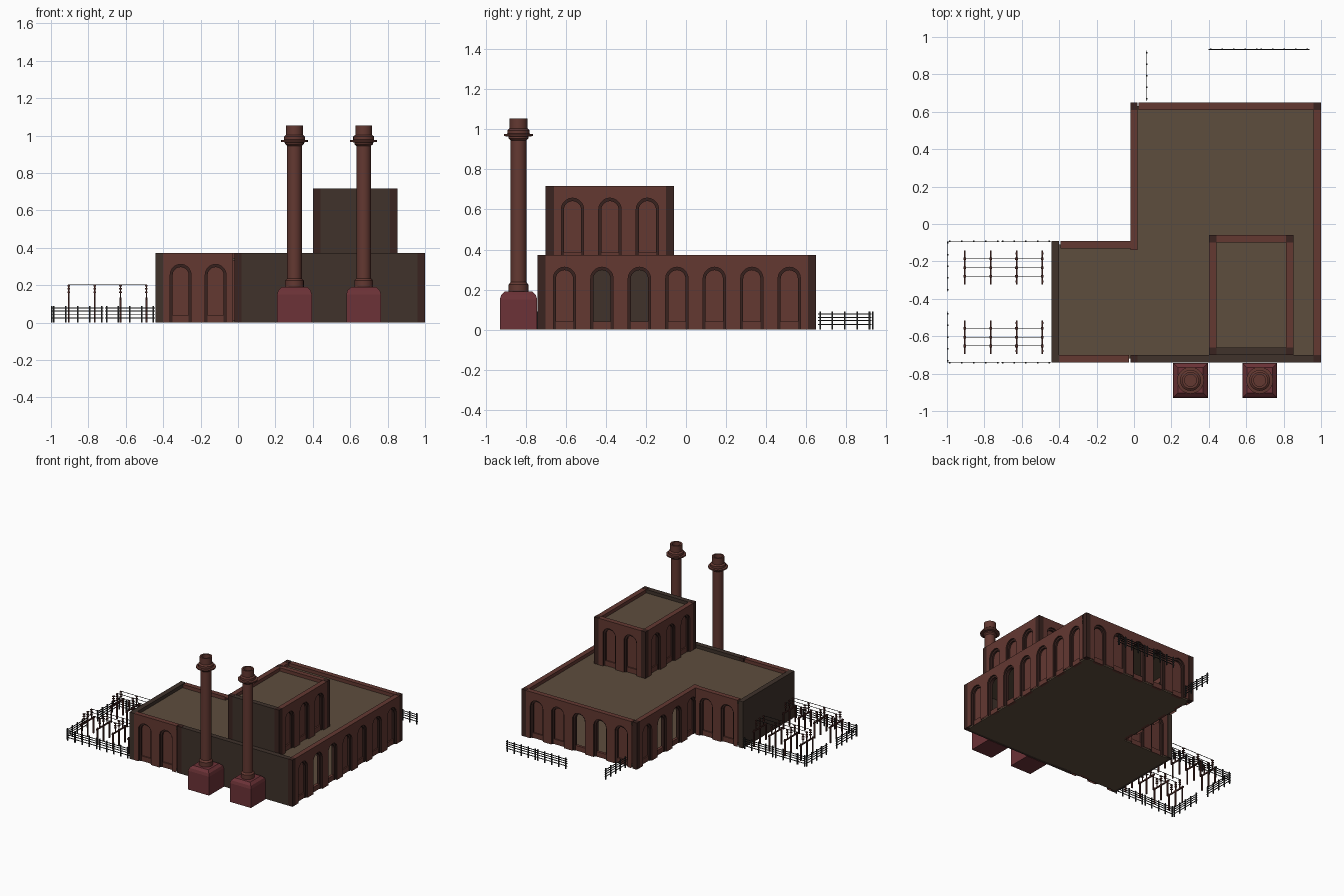
import bpy, bmesh, math
from mathutils import Matrix, Vector

if "Cube" in bpy.data.objects:
    bpy.data.objects.remove(bpy.data.objects["Cube"])


def material(name, rgb):
    m = bpy.data.materials.new(name)
    m.diffuse_color = (*rgb, 1)
    m.use_nodes = True
    m.node_tree.nodes["Principled BSDF"].inputs["Base Color"].default_value = m.diffuse_color
    return m


BRICK = material("brick", (0.125, 0.04, 0.031))
TRIM = material("dark_brick", (0.042, 0.017, 0.014))
PLAIN = material("plain_wall", (0.05, 0.032, 0.024))
ROOF = material("roofing", (0.11, 0.075, 0.048))
BASE = material("chimney_base_red", (0.15, 0.032, 0.038))
IRON = material("iron", (0.02, 0.02, 0.02))
RUST = material("rusty_steel", (0.07, 0.022, 0.018))

T, PITCH, H = 0.04, 0.187, 0.372      # wall thickness, bay width, storey height
ROOF_Z = 0.345


def finish(name, bm, mats):
    me = bpy.data.meshes.new(name)
    bm.to_mesh(me)
    bm.free()
    for m in mats:
        me.materials.append(m)
    ob = bpy.data.objects.new(name, me)
    bpy.context.collection.objects.link(ob)
    return ob


def add_box(bm, lo, hi):
    lo, hi = Vector(lo), Vector(hi)
    size = hi - lo
    bmesh.ops.create_cube(bm, size=1, matrix=Matrix.Translation((lo + hi) / 2) @ Matrix.Diagonal((*size, 1)))


def boxes(name, spans, mat):
    bm = bmesh.new()
    for lo, hi in spans:
        add_box(bm, lo, hi)
    return finish(name, bm, [mat])


def arch(cx, half, top, n=10):
    pts = [(cx - half, 0)]
    for i in range(n + 1):
        a = math.pi * (1 - i / n)
        pts.append((cx + half * math.cos(a), top - half + half * math.sin(a)))
    return pts + [(cx + half, 0)]


def arcade(name, bays, loc, angle, openings=()):
    """Row of arched bays along local x, outside facing local -y."""
    bm = bmesh.new()

    def face(pts, y, flip=False, mat=0):
        vs = [bm.verts.new((x, y, z)) for x, z in pts]
        f = bm.faces.new(vs[::-1] if flip else vs)
        f.material_index = mat

    def strip(p, yp, q, yq, mat):
        for i in range(len(p) - 1):
            c = [(p[i], yp), (p[i + 1], yp), (q[i + 1], yq), (q[i], yq)]
            f = bm.faces.new([bm.verts.new((a[0], y, a[1])) for a, y in c])
            f.material_index = mat

    for i in range(bays):
        x0, x1 = i * PITCH, (i + 1) * PITCH
        cx = (x0 + x1) / 2
        outer, inner = arch(cx, 0.056, 0.312), arch(cx, 0.043, 0.297)
        frame = [(x1, 0), (x1, H), (x0, H), (x0, 0)]
        face(frame + outer, 0)
        face(frame + inner, T, True)
        strip(outer, 0, outer, 0.012, 1)
        strip(outer, 0.012, inner, 0.014, 1)
        strip(inner, 0.014, inner, T, 1)
        if i not in openings:
            face(inner[::-1], 0.028)
        add_box(bm, (cx - 0.043, 0.018, 0), (cx + 0.043, T, 0.04))
    # wall top
    L = bays * PITCH
    bm.faces.new([bm.verts.new(v) for v in ((0, 0, H), (L, 0, H), (L, T, H), (0, T, H))])
    ob = finish(name, bm, [BRICK, TRIM])
    ob.location = loc
    ob.rotation_euler.z = math.radians(angle)


def columns(name, points, z):
    boxes(name, [((x, y, z), (x + T, y + T, z + H + 0.001)) for x, y in points], TRIM)


# Main hall and side wing walls
arcade("hall_right_wall", 7, (1.0, -0.70, 0), 90, (1, 2))
arcade("hall_back_wall", 5, (0.96, 0.65, 0), 180, (2, 3))
arcade("hall_left_wall", 4, (-0.02, 0.61, 0), -90, (1, 2))
arcade("wing_front_wall", 2, (-0.40, -0.74, 0), 0)
arcade("wing_back_wall", 2, (-0.02, -0.09, 0), 180)
boxes("hall_front_wall", [((0.02, -0.74, 0), (0.96, -0.70, H))], PLAIN)
boxes("wing_left_wall", [((-0.44, -0.74, 0), (-0.40, -0.09, H))], PLAIN)
columns("hall_corner_columns", [(0.96, -0.74), (0.96, 0.61), (-0.02, 0.61), (-0.02, -0.74)], 0)

# Floors and roofs
for name, z in (("floor", 0.0), ("roof", ROOF_Z - 0.012)):
    boxes(name, [((0, -0.72, z), (0.98, 0.63, z + 0.012)),
                 ((-0.42, -0.72, z), (0, -0.11, z + 0.012))], ROOF)

# Upper tower block
X0, X1, Y0, Y1 = 0.40, 0.854, -0.70, -0.059
arcade("tower_right_wall", 3, (X1, Y0 + T, ROOF_Z), 90)
arcade("tower_left_wall", 3, (X0, Y1 - T, ROOF_Z), -90)
arcade("tower_back_wall", 2, (X1 - T, Y1, ROOF_Z), 180)
boxes("tower_front_wall", [((X0 + T, Y0, ROOF_Z), (X1 - T, Y0 + T, ROOF_Z + H))], PLAIN)
columns("tower_corner_columns", [(x, y) for x in (X0, X1 - T) for y in (Y0, Y1 - T)], ROOF_Z)
boxes("tower_roof", [((X0 + 0.02, Y0 + 0.02, 0.678), (X1 - 0.02, Y1 - 0.02, 0.69))], ROOF)


def lathe(name, profile, sides, mat, loc, turn=0.0):
    bm = bmesh.new()
    vs = [bm.verts.new((r, 0, z)) for r, z in profile]
    es = [bm.edges.new(p) for p in zip(vs, vs[1:])]
    bmesh.ops.spin(bm, geom=vs + es, axis=(0, 0, 1), cent=(0, 0, 0), angle=math.tau, steps=sides)
    bmesh.ops.remove_doubles(bm, verts=bm.verts, dist=1e-5)
    bmesh.ops.recalc_face_normals(bm, faces=bm.faces)
    ob = finish(name, bm, [mat])
    ob.location, ob.rotation_euler.z = loc, turn
    return ob


# Chimneys: square chamfered base, round stack with flanged cap
base_profile = [(0, 0), (0.093, 0), (0.093, 0.15), (0.087, 0.172), (0.068, 0.19), (0, 0.19)]
stack_profile = [(0, 0.18), (0.05, 0.18), (0.05, 0.225), (0.039, 0.237), (0.039, 0.945),
                 (0.05, 0.955), (0.05, 0.964), (0.072, 0.966), (0.072, 0.976), (0.056, 0.978),
                 (0.056, 0.995), (0.045, 1.004), (0.045, 1.055), (0.032, 1.055), (0.032, 0.98), (0, 0.98)]
for x in (0.302, 0.672):
    lathe("chimney_base", [(r * math.sqrt(2), z) for r, z in base_profile], 4, BASE,
          (x, -0.836, 0), math.pi / 4)
    ob = lathe("chimney_stack", stack_profile, 20, BRICK, (x, -0.836, 0))
    bpy.context.view_layer.objects.active = ob
    ob.select_set(True)
    bpy.ops.object.shade_smooth_by_angle(angle=math.radians(30))
    ob.select_set(False)


def fence(a, b, posts=5):
    a, b = Vector((*a, 0)), Vector((*b, 0))
    spans = []
    for i in range(posts):
        p = a.lerp(b, (i + 0.15) / (posts - 0.7))
        spans.append((p - Vector((0.004, 0.004, 0)), p + Vector((0.004, 0.004, 0.09))))
    for z in (0.025, 0.045, 0.062, 0.078):
        e = Vector((0.002, 0.002, 0.0025))
        up = Vector((0, 0, z))
        spans.append((a + up - e, b + up + e))
    boxes("fence", spans, IRON)


# Yard and rear fences
for y in (-0.742, -0.092):
    fence((-0.995, y), (-0.72, y))
    fence((-0.71, y), (-0.445, y))
for y0, y1 in ((-0.74, -0.47), (-0.36, -0.092)):
    fence((-0.996, y0), (-0.996, y1))
fence((0.068, 0.66), (0.068, 0.925))
fence((0.40, 0.933), (0.665, 0.933))
fence((0.67, 0.933), (0.935, 0.933))

# Switchyard racks: legs, crossbar, insulators and wires
for yc in (-0.233, -0.605):
    steel, wires = [], []
    for x in (-0.905, -0.766, -0.628, -0.49):
        for dy in (-0.075, 0.0, 0.075):
            steel.append(((x - 0.005, yc + dy - 0.005, 0), (x + 0.005, yc + dy + 0.005, 0.135)))
        steel.append(((x - 0.004, yc - 0.09, 0.12), (x + 0.004, yc + 0.09, 0.13)))
        for dy in (-0.047, 0, 0.047):
            y = yc + dy
            steel.append(((x - 0.003, y - 0.003, 0.12), (x + 0.003, y + 0.003, 0.205)))
            for z in (0.158, 0.176, 0.194):
                steel.append(((x - 0.007, y - 0.007, z), (x + 0.007, y + 0.007, z + 0.008)))
    for dy in (-0.047, 0, 0.047):
        y = yc + dy
        wires.append(((-0.905, y - 0.0015, 0.202), (-0.49, y + 0.0015, 0.205)))
    boxes("switchyard_racks", steel, RUST)
    boxes("switchyard_wires", wires, IRON)
